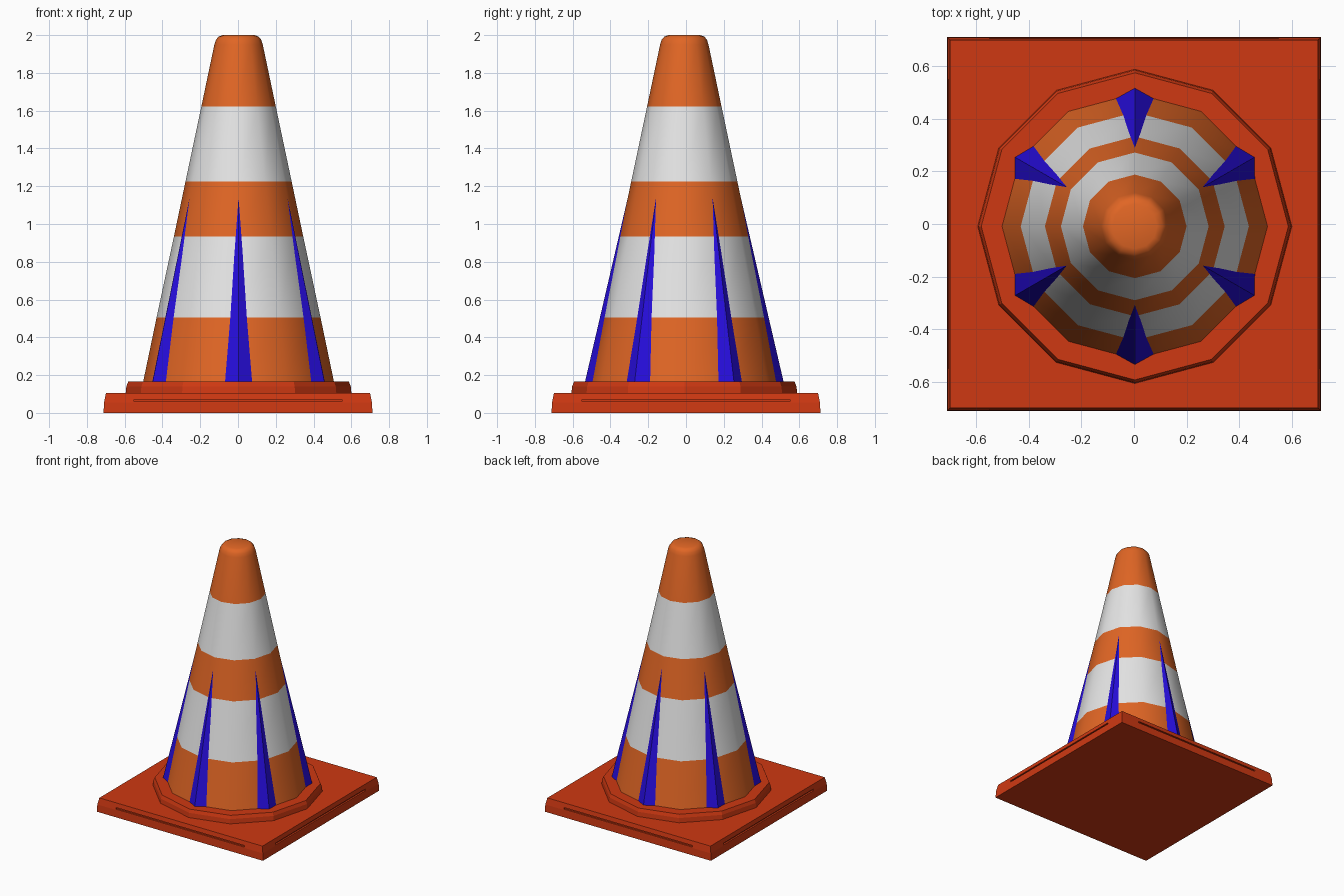
import bpy, bmesh, math
from mathutils import Vector

if "Cube" in bpy.data.objects:
    bpy.data.objects.remove(bpy.data.objects["Cube"])

CX, CY = 0.003, -0.009      # cone axis sits slightly off the base centre


def material(name, rgb):
    m = bpy.data.materials.new(name)
    m.diffuse_color = (*rgb, 1)
    m.use_nodes = True
    m.node_tree.nodes["Principled BSDF"].inputs["Base Color"].default_value = m.diffuse_color
    return m


RED = material("red_orange_rubber", (0.62, 0.04, 0.006))
ORANGE = material("orange_plastic", (0.75, 0.132, 0.018))
WHITE = material("white_band", (0.78, 0.78, 0.78))
BLUE = material("blue_fin", (0.02, 0.004, 0.72))


def add_object(name, bm, mats):
    bmesh.ops.recalc_face_normals(bm, faces=bm.faces)
    me = bpy.data.meshes.new(name)
    bm.to_mesh(me)
    bm.free()
    ob = bpy.data.objects.new(name, me)
    bpy.context.collection.objects.link(ob)
    for m in mats:
        me.materials.append(m)
    return ob


def loft(bm, profile, sides, start, centre):
    """Stack regular rings of (radius, z), with capped ends."""
    rings = []
    for r, z in profile:
        rings.append([bm.verts.new((centre[0] + r * math.cos(start + i * math.tau / sides),
                                    centre[1] + r * math.sin(start + i * math.tau / sides), z))
                      for i in range(sides)])
    for a, b in zip(rings, rings[1:]):
        for i in range(sides):
            j = (i + 1) % sides
            bm.faces.new((a[i], a[j], b[j], b[i]))
    bm.faces.new(rings[0])
    bm.faces.new(rings[-1])


# Square base with tapered sides
bm = bmesh.new()
q = math.sqrt(2)
loft(bm, [(0.712 * q, 0), (0.709 * q, 0.055), (0.699 * q, 0.105)], 4, math.pi / 4, (0, 0))
base = add_object("base_plate", bm, [RED])

# Long slot in each side of the base
bm = bmesh.new()
for k in range(4):
    geo = bmesh.ops.create_cube(bm, size=1)["verts"]
    for v in geo:
        v.co = Vector((v.co.x * 1.1, v.co.y * 0.03 - 0.71, v.co.z * 0.012 + 0.066))
        a = k * math.pi / 2
        x, y = v.co.x, v.co.y
        v.co.x, v.co.y = x * math.cos(a) - y * math.sin(a), x * math.sin(a) + y * math.cos(a)
slots = add_object("slot_cutter", bm, [RED])
slots.hide_render = True
slots.hide_viewport = True
cut = base.modifiers.new("slots", 'BOOLEAN')
cut.operation = 'DIFFERENCE'
cut.solver = 'EXACT'
cut.object = slots

# Twelve-sided collar
bm = bmesh.new()
loft(bm, [(0.598, 0.1), (0.594, 0.14), (0.584, 0.165)], 12, 0, (CX, CY))
add_object("collar", bm, [RED])

# Cone body, striped by height, with a rounded top
bm = bmesh.new()
loft(bm, [(0.506, 0.16), (0.434, 0.505), (0.342, 0.935), (0.281, 1.225), (0.197, 1.622),
          (0.128, 1.95), (0.12, 1.975), (0.106, 1.992), (0.085, 2.0)], 12, 0, (CX, CY))
for f in bm.faces:
    z = f.calc_center_median().z
    f.material_index = int(0.505 < z < 0.935 or 1.225 < z < 1.622)
cone = add_object("cone_body", bm, [ORANGE, WHITE])
bpy.ops.object.select_all(action='DESELECT')
cone.select_set(True)
bpy.context.view_layer.objects.active = cone
bpy.ops.object.shade_smooth_by_angle(angle=math.radians(38))

# Six tapered fins wrapped over alternate cone corners
bm = bmesh.new()
for k in range(6):
    a = math.pi / 6 + k * math.pi / 3
    out = Vector((math.cos(a), math.sin(a), 0))
    side = Vector((-math.sin(a), math.cos(a), 0))
    mid = Vector((CX, CY, 0.163))
    ridge = bm.verts.new(mid + out * 0.526)
    left = bm.verts.new(mid + out * 0.486 + side * 0.072)
    right = bm.verts.new(mid + out * 0.486 - side * 0.072)
    tip = bm.verts.new(Vector((CX, CY, 1.14)) + out * 0.299)
    for tri in ((ridge, left, tip), (right, ridge, tip), (left, right, tip), (ridge, right, left)):
        bm.faces.new(tri)
add_object("side_fins", bm, [BLUE])
